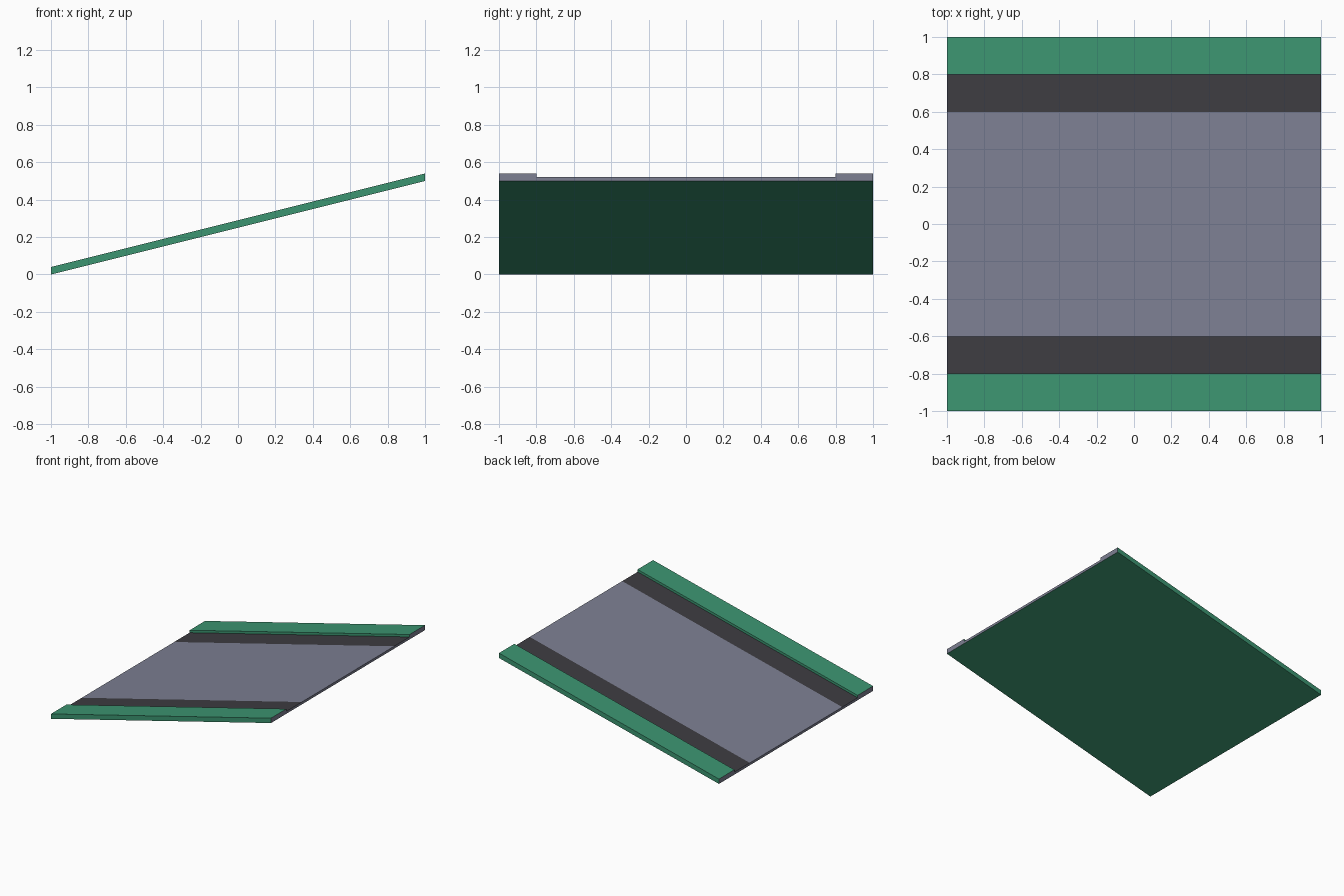
import bpy, bmesh

if "Cube" in bpy.data.objects:
    bpy.data.objects.remove(bpy.data.objects["Cube"])

RISE = 0.5  # height gained from the low end to the high end


def material(name, rgb):
    m = bpy.data.materials.new(name)
    m.diffuse_color = (*rgb, 1)
    m.use_nodes = True
    m.node_tree.nodes["Principled BSDF"].inputs["Base Color"].default_value = m.diffuse_color
    return m


green = material("grass_green", (0.045, 0.30, 0.165))
grey = material("road_grey", (0.205, 0.215, 0.29))
dark = material("dark_stripe", (0.047, 0.045, 0.053))

# Cross-section (y, z) and the material of the face starting at each point
half = [(0.6, 0.02, 1), (0.8, 0.02, 2), (0.8, 0.04, 0), (1.0, 0.04, 0), (1.0, 0.0, 0)]
profile = [(y, z) for y, z, _ in half] + [(-y, z) for y, z, _ in reversed(half)]
slots = [2, 0, 0, 0, 0, 0, 0, 0, 2, 1]

# Sloped road: sweep the section along x while it climbs
bm = bmesh.new()
low = [bm.verts.new((-1, y, z)) for y, z in profile]
high = [bm.verts.new((1, y, z + RISE)) for y, z in profile]
n = len(profile)
for i, slot in enumerate(slots):
    j = (i + 1) % n
    bm.faces.new((low[i], low[j], high[j], high[i])).material_index = slot
# Grey end faces
for ring in (low, high):
    bm.faces.new(ring).material_index = 1
bmesh.ops.recalc_face_normals(bm, faces=bm.faces)

mesh = bpy.data.meshes.new("road_ramp")
bm.to_mesh(mesh)
bm.free()
for m in (green, grey, dark):
    mesh.materials.append(m)
bpy.context.collection.objects.link(bpy.data.objects.new("road_ramp", mesh))
